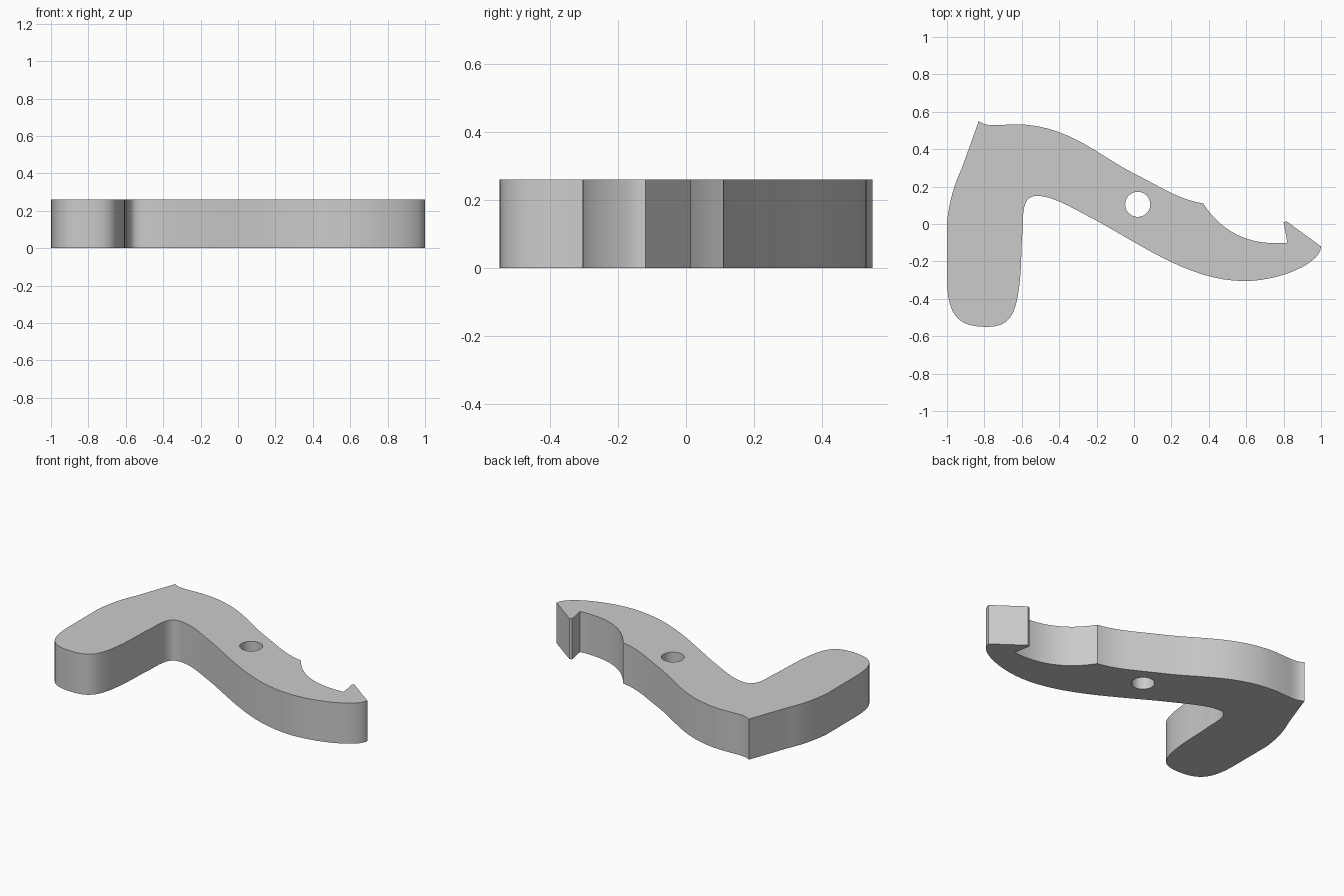
import bpy
import bmesh
import math

THICKNESS = 0.26

default = bpy.data.objects.get("Cube")
if default:
    bpy.data.objects.remove(default, do_unlink=True)


def add_loop(curve, start, segments):
    """Closed Bezier loop; a segment is (end,) if straight or (handle, handle, end)."""
    count = len(segments)
    spline = curve.splines.new("BEZIER")
    spline.bezier_points.add(count - 1)
    spline.use_cyclic_u = True
    spline.resolution_u = 14
    points = spline.bezier_points
    for point in points:
        point.handle_left_type = point.handle_right_type = "FREE"
    here = start
    for i, segment in enumerate(segments):
        end = segment[-1]
        leave, arrive = segment[:2] if len(segment) > 1 else (here, end)
        points[i].co = (*here, 0)
        points[i].handle_right = (*leave, 0)
        points[(i + 1) % count].handle_left = (*arrive, 0)
        here = end


def circle_segments(cx, cy, radius):
    """Four quarter arcs that make a round hole."""
    k = radius * 4 / 3 * math.tan(math.pi / 8)
    arcs = []
    for quarter in range(4):
        a = quarter * math.pi / 2
        b = a + math.pi / 2
        p = (cx + radius * math.cos(a), cy + radius * math.sin(a))
        q = (cx + radius * math.cos(b), cy + radius * math.sin(b))
        arcs.append(((p[0] - k * math.sin(a), p[1] + k * math.cos(a)),
                     (q[0] + k * math.sin(b), q[1] - k * math.cos(b)), q))
    return (cx + radius, cy), arcs


# Outline of the lever, clockwise from the heel point
heel = (-.83, .55)
outline = [
    # back edge of the arm
    ((-.79, .52), (-.74, .53), (-.7, .53)),
    ((-.38, .56), (-.2, .37), (0, .27)),
    ((.14, .2), (.24, .13), (.37, .11)),
    # scooped notch and hooked tip
    ((.46, -.03), (.6, -.12), (.82, -.1)),
    ((.8, .01),),
    ((.815, .015),),
    ((1, -.12),),
    # front edge of the arm
    ((1, -.21), (.78, -.305), (.59, -.305)),
    ((.32, -.305), (.08, -.14), (-.185, .01)),
    ((-.34, .09), (-.43, .15), (-.52, .15)),
    # inner bend and rounded foot
    ((-.59, .15), (-.595, .08), (-.595, -.03)),
    ((-.605, -.12), (-.6, -.21), (-.61, -.3)),
    ((-.63, -.5), (-.67, -.55), (-.79, -.55)),
    ((-.95, -.55), (-1, -.48), (-1, -.28)),
    # outer edge up to the heel
    ((-1, .01),),
    ((-.98, .18), (-.94, .25), (-.92, .3)),
    (heel,),
]

profile = bpy.data.curves.new("lever_profile", "CURVE")
profile.dimensions = "2D"
profile.fill_mode = "BOTH"
profile.extrude = THICKNESS / 2
add_loop(profile, heel, outline)
add_loop(profile, *circle_segments(.02, .105, .067))

lever = bpy.data.objects.new("lever", profile)
bpy.context.collection.objects.link(lever)
bpy.ops.object.select_all(action="DESELECT")
lever.select_set(True)
bpy.context.view_layer.objects.active = lever
bpy.ops.object.convert(target="MESH")
lever = bpy.context.object

# Weld caps to walls and stand the part on the ground
bm = bmesh.new()
bm.from_mesh(lever.data)
bmesh.ops.remove_doubles(bm, verts=bm.verts, dist=.0005)
bmesh.ops.translate(bm, verts=bm.verts, vec=(0, 0, THICKNESS / 2))
bmesh.ops.recalc_face_normals(bm, faces=bm.faces)
bm.to_mesh(lever.data)
bm.free()

# Plain grey finish
grey = bpy.data.materials.new("light_grey")
grey.use_nodes = True
colour = (.6, .6, .6, 1)
grey.diffuse_color = colour
grey.node_tree.nodes["Principled BSDF"].inputs["Base Color"].default_value = colour
lever.data.materials.clear()
lever.data.materials.append(grey)
bpy.ops.object.shade_smooth_by_angle(angle=math.radians(30))
